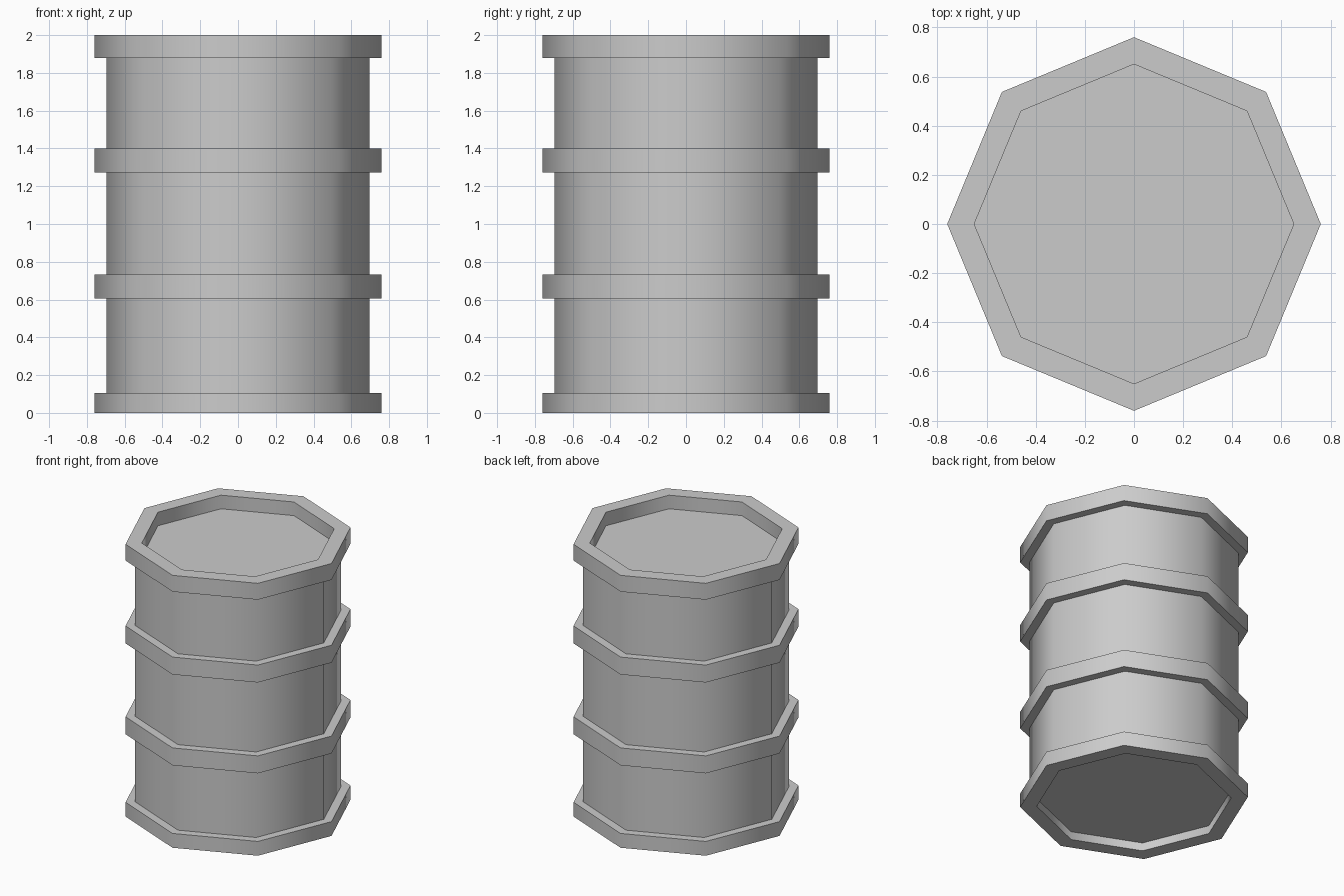
import bpy, bmesh, math

if "Cube" in bpy.data.objects:
    bpy.data.objects.remove(bpy.data.objects["Cube"])

SIDES = 8
RIM, BODY, LIP = 0.76, 0.697, 0.65

# Side profile (radius, z): bottom recess, foot rim, two hoops, top rim, lid recess
profile = [(LIP, 0.06), (LIP, 0.0)]
for low, high in [(0.0, 0.105), (0.605, 0.733), (1.272, 1.40), (1.88, 2.0)]:
    if low > 0:
        profile.append((BODY, low))
    profile += [(RIM, low), (RIM, high)]
    if high < 2:
        profile.append((BODY, high))
profile += [(LIP, 2.0), (LIP, 1.90)]

# Revolve the profile into an eight-sided shell
bm = bmesh.new()
rings = []
for r, z in profile:
    rings.append([bm.verts.new((r * math.cos(i * math.tau / SIDES),
                                r * math.sin(i * math.tau / SIDES), z))
                  for i in range(SIDES)])
for a, b in zip(rings, rings[1:]):
    for i in range(SIDES):
        j = (i + 1) % SIDES
        bm.faces.new((a[i], a[j], b[j], b[i]))

# Sunken base and lid panels
bm.faces.new(rings[0][::-1])
bm.faces.new(rings[-1])
bmesh.ops.recalc_face_normals(bm, faces=bm.faces[:])

mesh = bpy.data.meshes.new("barrel")
bm.to_mesh(mesh)
bm.free()
barrel = bpy.data.objects.new("barrel", mesh)
bpy.context.collection.objects.link(barrel)

# Smooth around the sides, crisp at the hoops and rims
bpy.context.view_layer.objects.active = barrel
barrel.select_set(True)
bpy.ops.object.shade_smooth_by_angle(angle=math.radians(60))
